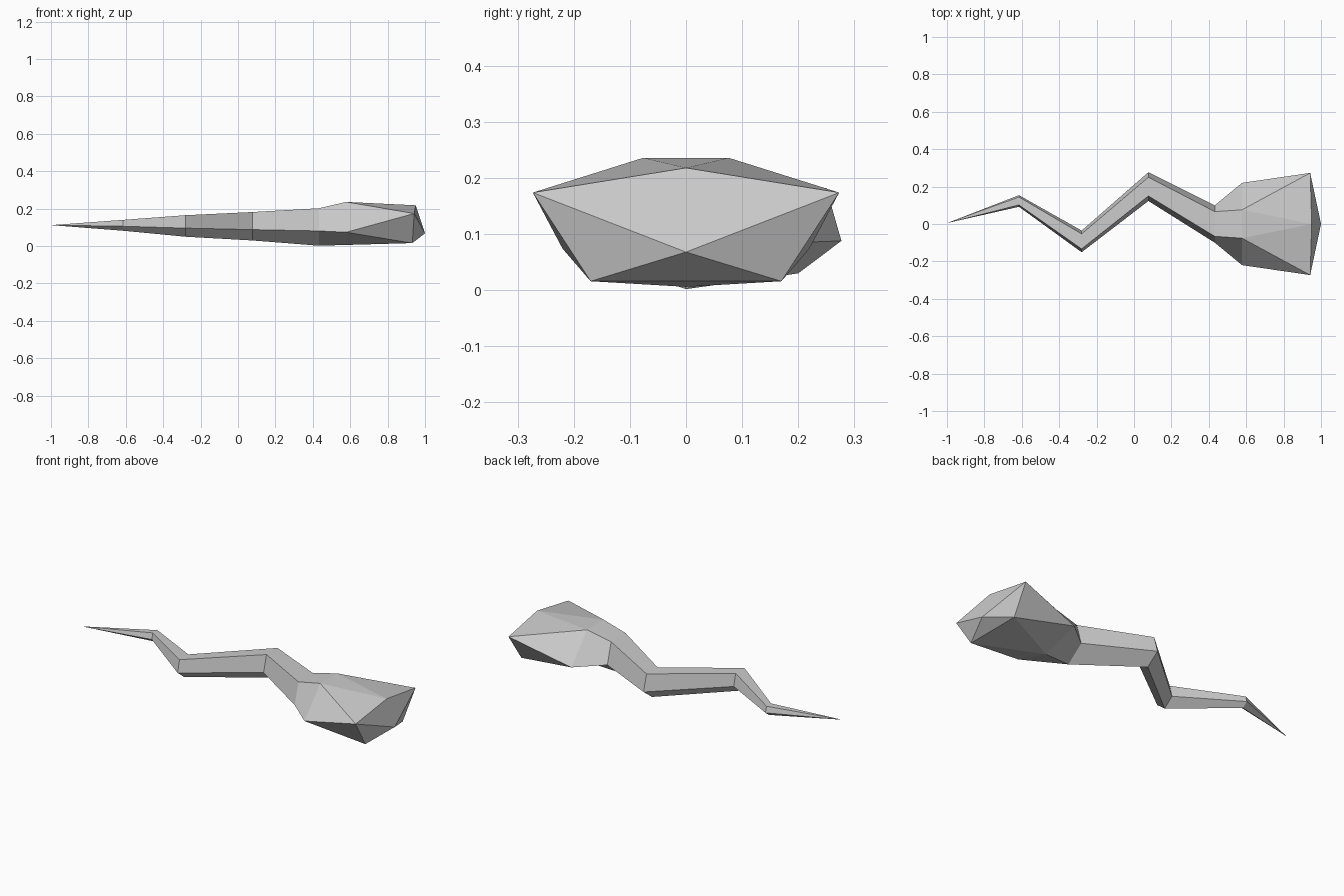
import bpy
import bmesh

cube = bpy.data.objects.get("Cube")
if cube:
    bpy.data.objects.remove(cube, do_unlink=True)

grey = bpy.data.materials.new("plain grey")
grey.use_nodes = True
colour = (0.6, 0.6, 0.6, 1)
grey.diffuse_color = colour
grey.node_tree.nodes["Principled BSDF"].inputs["Base Color"].default_value = colour

bm = bmesh.new()


def ring(x, y, top_half, side_half, top, side, bottom):
    """Five-sided section: flat top, wide sides, keel below."""
    points = [(top_half, top), (side_half, side), (0, bottom),
              (-side_half, side), (-top_half, top)]
    return [bm.verts.new((x, y + dy, z)) for dy, z in points]


# Winding body, from tail to back of head
sections = [
    (-0.615, 0.123, 0.021, 0.031, 0.14, 0.106, 0.082),
    (-0.28, -0.093, 0.04, 0.058, 0.165, 0.096, 0.05),
    (0.077, 0.2, 0.05, 0.077, 0.182, 0.088, 0.03),
    (0.432, 0, 0.066, 0.1, 0.202, 0.081, 0.002),
    (0.578, 0, 0.076, 0.22, 0.236, 0.074, 0.006),
]
rings = [ring(*s) for s in sections]
for a, b in zip(rings, rings[1:]):
    for i in range(5):
        j = (i + 1) % 5
        bm.faces.new((a[i], a[j], b[j], b[i]))

# Pointed tail
tail = bm.verts.new((-1, 0.005, 0.112))
for i in range(5):
    bm.faces.new((tail, rings[0][(i + 1) % 5], rings[0][i]))

# Snout section sits half a step round from the ring behind it
back = rings[-1]
snout = [bm.verts.new(p) for p in (
    (0.95, 0, 0.218), (0.942, 0.273, 0.174), (0.932, 0.17, 0.016),
    (0.932, -0.17, 0.016), (0.942, -0.273, 0.174))]
for i in range(5):
    j = (i + 1) % 5
    bm.faces.new((back[i], snout[j], snout[i]))
    bm.faces.new((back[i], back[j], snout[j]))

# Nose
nose = bm.verts.new((1, 0, 0.068))
for i in range(1, 4):
    bm.faces.new((nose, snout[i], snout[i + 1]))
bm.faces.new((nose, snout[4], snout[0], snout[1]))

bmesh.ops.recalc_face_normals(bm, faces=bm.faces)
mesh = bpy.data.meshes.new("serpent_body")
bm.to_mesh(mesh)
bm.free()
mesh.materials.append(grey)
bpy.context.collection.objects.link(bpy.data.objects.new("serpent_body", mesh))
